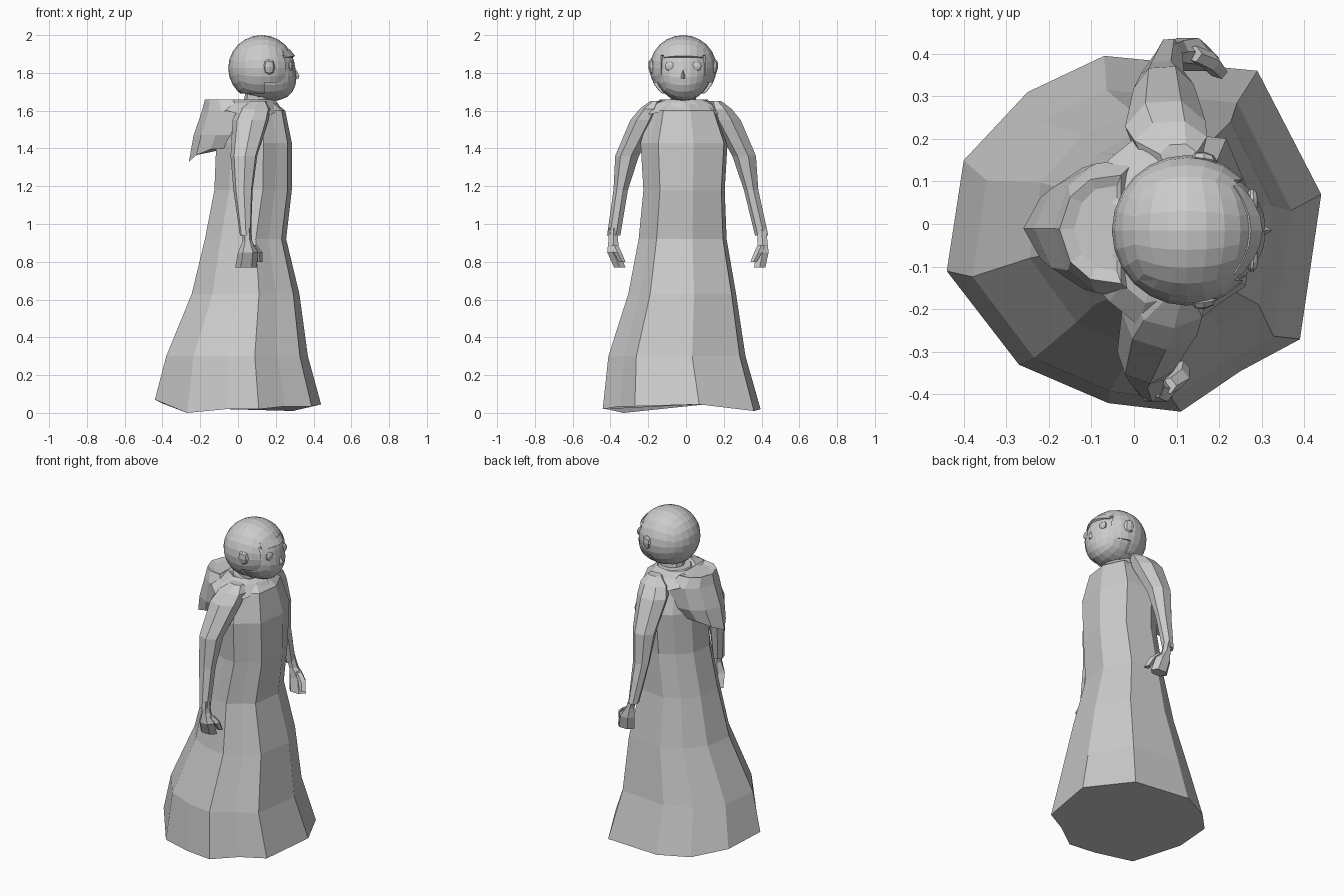
import bpy, bmesh, math
from mathutils import Vector

if "Cube" in bpy.data.objects:
    bpy.data.objects.remove(bpy.data.objects["Cube"])

grey = bpy.data.materials.new("plain grey")
grey.diffuse_color = (0.6, 0.6, 0.6, 1)
grey.use_nodes = True
grey.node_tree.nodes["Principled BSDF"].inputs["Base Color"].default_value = grey.diffuse_color


def finish(name, bm):
    bmesh.ops.recalc_face_normals(bm, faces=bm.faces)
    me = bpy.data.meshes.new(name)
    bm.to_mesh(me)
    bm.free()
    me.materials.append(grey)
    ob = bpy.data.objects.new(name, me)
    bpy.context.collection.objects.link(ob)
    return ob


def circle(n, phase=0.0):
    return [(math.cos(phase + i * math.tau / n), math.sin(phase + i * math.tau / n), 0) for i in range(n)]


def loft(name, rings, shape, caps=(True, True)):
    """Skin rings of (z, xmin, xmax, ymin, ymax) with a unit outline; the outline's z lifts the first ring."""
    bm = bmesh.new()
    loops = []
    for k, (z, x0, x1, y0, y1) in enumerate(rings):
        loops.append([bm.verts.new(((x0 + x1) / 2 + u * (x1 - x0) / 2,
                                    (y0 + y1) / 2 + v * (y1 - y0) / 2,
                                    z + (w if k == 0 else 0))) for u, v, w in shape])
    n = len(shape)
    for a, b in zip(loops, loops[1:]):
        for i in range(n):
            j = (i + 1) % n
            bm.faces.new((a[i], a[j], b[j], b[i]))
    if caps[0]:
        bm.faces.new(loops[0])
    if caps[1]:
        bm.faces.new(loops[-1])
    return finish(name, bm)


def cube_sphere(centre, radii, cuts):
    """Rounded cube made of square patches."""
    bm = bmesh.new()
    bmesh.ops.create_cube(bm, size=2)
    bmesh.ops.subdivide_edges(bm, edges=bm.edges, cuts=cuts, use_grid_fill=True)
    for v in bm.verts:
        d = Vector([math.tan(c * math.pi / 4) for c in v.co]).normalized()
        v.co = Vector(centre) + Vector([a * b for a, b in zip(d, radii)])
    return bm


# Robe with an uneven hem
hem = [(-.44, -.11, .07), (-.40, .15, .05), (-.25, .31, .02), (-.07, .395, .02), (.29, .36, .01),
       (.44, .07, .045), (.39, -.27, .035), (.25, -.345, .035), (.11, -.44, .02), (-.06, -.42, .02),
       (-.27, -.33, 0)]
outline = [(x / .44, (y + .022) / .417, z) for x, y, z in hem]
robe_rings = [(0, -.44, .44, -.44, .395), (.3, -.38, .37, -.41, .315), (.63, -.245, .325, -.305, .265),
              (.92, -.175, .255, -.25, .215), (1.18, -.125, .285, -.225, .205),
              (1.43, -.115, .285, -.24, .22), (1.6, -.08, .25, -.19, .16), (1.655, -.01, .18, -.11, .085)]
loft("robe", robe_rings, outline)

# Cowl around the neck, slightly jagged at its edge
jag = [(u * (1 - .07 * (i % 2)), v * (1 - .07 * (i % 2)), .02 * (i % 2) - .01)
       for i, (u, v, w) in enumerate(circle(14))]
loft("cowl", [(1.59, -.14, .25, -.245, .215), (1.64, -.09, .21, -.19, .16),
              (1.66, -.04, .19, -.12, .10), (1.64, 0, .17, -.09, .07)], jag)

# Hood hanging down the back, pointed at the bottom, with a shallow hollow top
pouch = [(-1, 0, -.015), (-.65, .6, .02), (0, .92, .05), (1, 1, .06),
         (1, -1, .06), (0, -.92, .05), (-.65, -.6, .02)]
loft("hood", [(1.345, -.26, -.03, -.13, .11), (1.47, -.235, -.005, -.165, .145),
              (1.6, -.19, .01, -.175, .155), (1.66, -.175, -.03, -.14, .115),
              (1.65, -.14, -.04, -.11, .09)], pouch)

# Arms: sleeve tapering to a wrist, then a loosely open hand
arm = [(1.65, .06, .15, .13, .19), (1.61, .0, .175, .13, .245), (1.55, -.03, .165, .14, .295),
       (1.36, -.04, .105, .245, .375), (1.18, -.025, .08, .305, .384), (.94, .01, .07, .345, .418)]
hand = [(.98, .02, .07, .355, .41), (.91, .025, .075, .355, .415), (.85, .0, .105, .35, .422),
        (.77, -.015, .10, .315, .385)]
thumb = [(.89, .06, .10, .36, .40), (.85, .08, .13, .34, .385), (.80, .09, .13, .32, .355)]


def side_rings(rings, s):
    """The left arm is held a little further forward and outward than the right one."""
    out = []
    for z, x0, x1, y0, y1 in rings:
        dx = dy = 0
        if s > 0:
            dx = .04 * max(0, min(1, (1.6 - z) / .25)) + .05 * max(0, (.95 - z) / .15)
            dy = .02 * max(0, min(1, (1.2 - z) / .25)) + (.02 if z < .8 else 0)
        ys = sorted((s * (y0 + dy), s * (y1 + dy)))
        out.append((z, x0 + dx, x1 + dx, *ys))
    return out


for side, s in (("right", -1), ("left", 1)):
    loft(side + "_sleeve", side_rings(arm, s), circle(7, .3))
    loft(side + "_hand", side_rings(hand, s), circle(6))
    loft(side + "_thumb", side_rings(thumb, s), circle(5))

# Neck
loft("neck", [(1.6, .02, .18, -.09, .06), (1.75, .05, .19, -.08, .05)], circle(10))

# Head, with the jaw pushed forward
CY = -.015
bm = cube_sphere((.142, CY, 1.82), (.16, .152, .17), 5)
for v in bm.verts:
    if v.co.z < 1.83 and v.co.x > .1:
        v.co.x += .25 * (1.83 - v.co.z) * min(1, (v.co.x - .1) / .1)
finish("head", bm)

# Hair cap, cut open cleanly for the face, jaw and nape
bm = cube_sphere((.125, CY, 1.825), (.177, .177, .175), 5)
for co, no in (((0, 0, 1.895), (0, 0, 1)), ((0, 0, 1.75), (0, 0, 1)), ((0, 0, 1.69), (0, 0, 1)),
               ((.14, 0, 0), (1, 0, 0)), ((0, CY + .118, 0), (0, 1, 0)), ((0, CY - .118, 0), (0, 1, 0))):
    bmesh.ops.bisect_plane(bm, geom=bm.verts[:] + bm.edges[:] + bm.faces[:], plane_co=co, plane_no=no)


def is_skin(c):
    return c.z < 1.69 or (c.x > .14 and (c.z < 1.75 or (c.z < 1.895 and abs(c.y - CY) < .118)))


bmesh.ops.delete(bm, geom=[f for f in bm.faces if is_skin(f.calc_center_median())], context='FACES')
hair = finish("hair", bm)
hair.modifiers.new("thickness", 'SOLIDIFY').thickness = .018

# Short fringe tuft over the brow
bm = bmesh.new()
rows = []
for i in range(7):
    t = i / 3 - 1
    y = CY + .105 * t
    rows.append([bm.verts.new((.275 - .04 * t * t, y, 1.925 - .008 * t * t)),
                 bm.verts.new((.302 - .05 * t * t, y, 1.89 - .008 * t * t))])
for a, b in zip(rows, rows[1:]):
    bm.faces.new((a[0], b[0], b[1], a[1]))
finish("fringe", bm).modifiers.new("thickness", 'SOLIDIFY').thickness = .012

# Eyes and ears on both sides
for side, s in (("right", -1), ("left", 1)):
    finish(side + "_eye", cube_sphere((.277, CY + s * .068, 1.835), (.016, .03, .027), 2))
    bm = cube_sphere((.165, CY + s * .165, 1.83), (.032, .02, .045), 1)
    for v in bm.verts:
        v.co.y += s * .15 * (.165 - v.co.x) + s * .1 * (v.co.z - 1.83)
    finish(side + "_ear", bm)

# Small nose wedge
loft("nose", [(1.77, .285, .322, CY - .014, CY + .014), (1.785, .285, .325, CY - .012, CY + .012),
              (1.815, .28, .31, CY - .005, CY + .005)], circle(4))

# Smiling mouth as a thin curved strip
bm = bmesh.new()
rows = []
for i in range(7):
    t = i / 3 - 1
    z = 1.708 + .014 * t * t
    x = .29 - .03 * t * t
    rows.append([bm.verts.new((x, CY + .07 * t, z + d)) for d in (-.004, .004)])
for a, b in zip(rows, rows[1:]):
    bm.faces.new((a[0], b[0], b[1], a[1]))
finish("mouth", bm).modifiers.new("thickness", 'SOLIDIFY').thickness = .009
